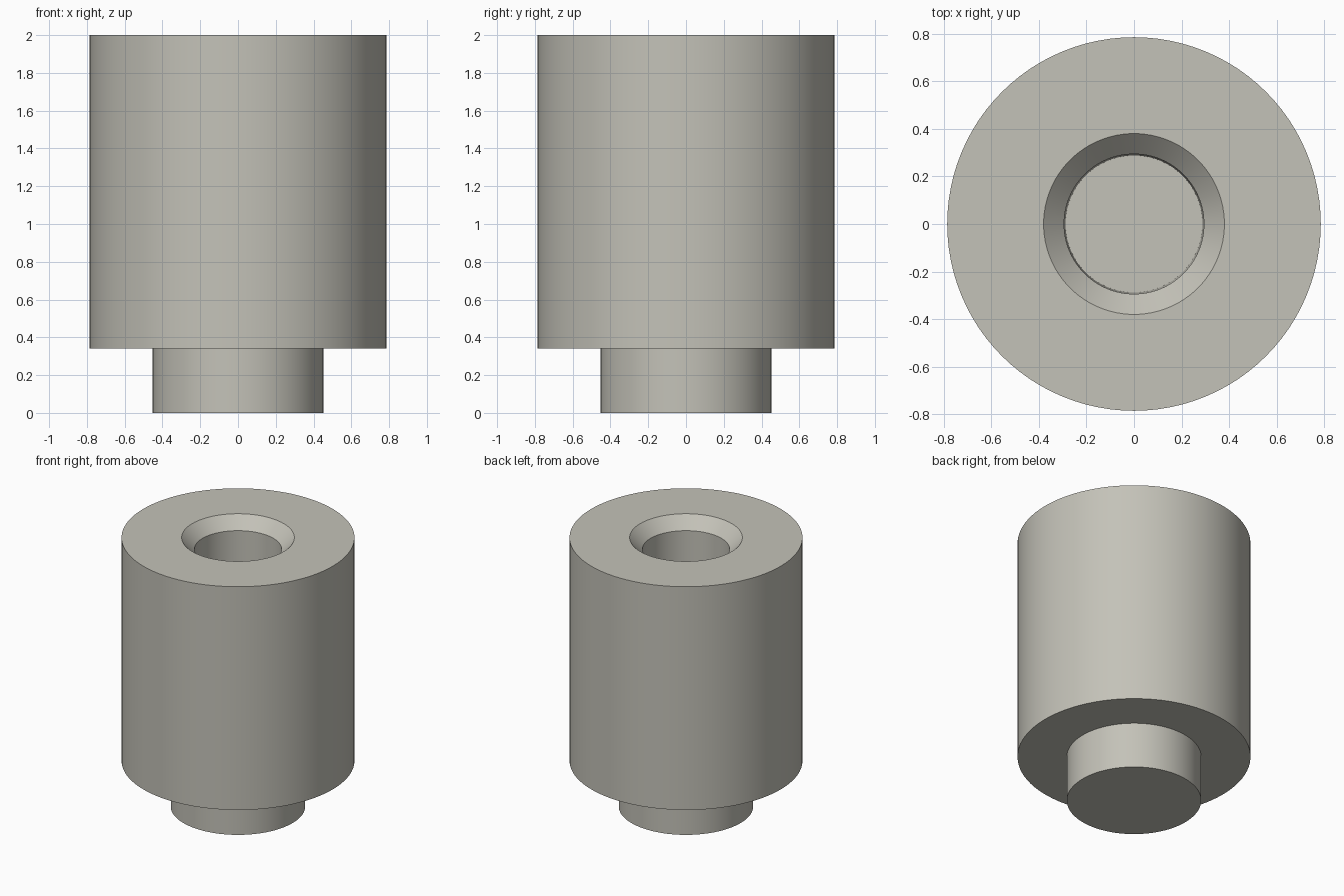
import bpy
import bmesh
import math

cube = bpy.data.objects.get("Cube")
if cube:
    bpy.data.objects.remove(cube, do_unlink=True)

SEGMENTS = 96

# Single warm grey metal
metal = bpy.data.materials.new("warm_grey")
metal.use_nodes = True
colour = (0.55, 0.54, 0.48, 1.0)
metal.diffuse_color = colour
metal.node_tree.nodes["Principled BSDF"].inputs["Base Color"].default_value = colour


def lathe(name, profile):
    """Revolve a (radius, height) profile around the z axis."""
    bm = bmesh.new()
    verts = [bm.verts.new((r, 0, z)) for r, z in profile]
    edges = [bm.edges.new(pair) for pair in zip(verts, verts[1:])]
    bmesh.ops.spin(bm, geom=verts + edges, cent=(0, 0, 0), axis=(0, 0, 1),
                   angle=math.tau, steps=SEGMENTS, use_duplicate=False)
    bmesh.ops.remove_doubles(bm, verts=bm.verts[:], dist=1e-5)
    bmesh.ops.recalc_face_normals(bm, faces=bm.faces[:])
    mesh = bpy.data.meshes.new(name)
    bm.to_mesh(mesh)
    bm.free()
    mesh.materials.append(metal)
    obj = bpy.data.objects.new(name, mesh)
    bpy.context.collection.objects.link(obj)
    bpy.ops.object.select_all(action="DESELECT")
    obj.select_set(True)
    bpy.context.view_layer.objects.active = obj
    bpy.ops.object.shade_smooth_by_angle(angle=math.radians(30))
    return obj


# Spigot, wide body and countersunk blind bore in one turned solid
lathe("stepped_bushing", [
    (0, 0), (0.453, 0),            # spigot end
    (0.453, 0.34), (0.785, 0.34),  # shoulder
    (0.785, 2.0), (0.38, 2.0),     # body and top ring
    (0.294, 1.914),                # countersink
    (0.288, 1.0), (0, 1.0),        # bore wall and floor
])
